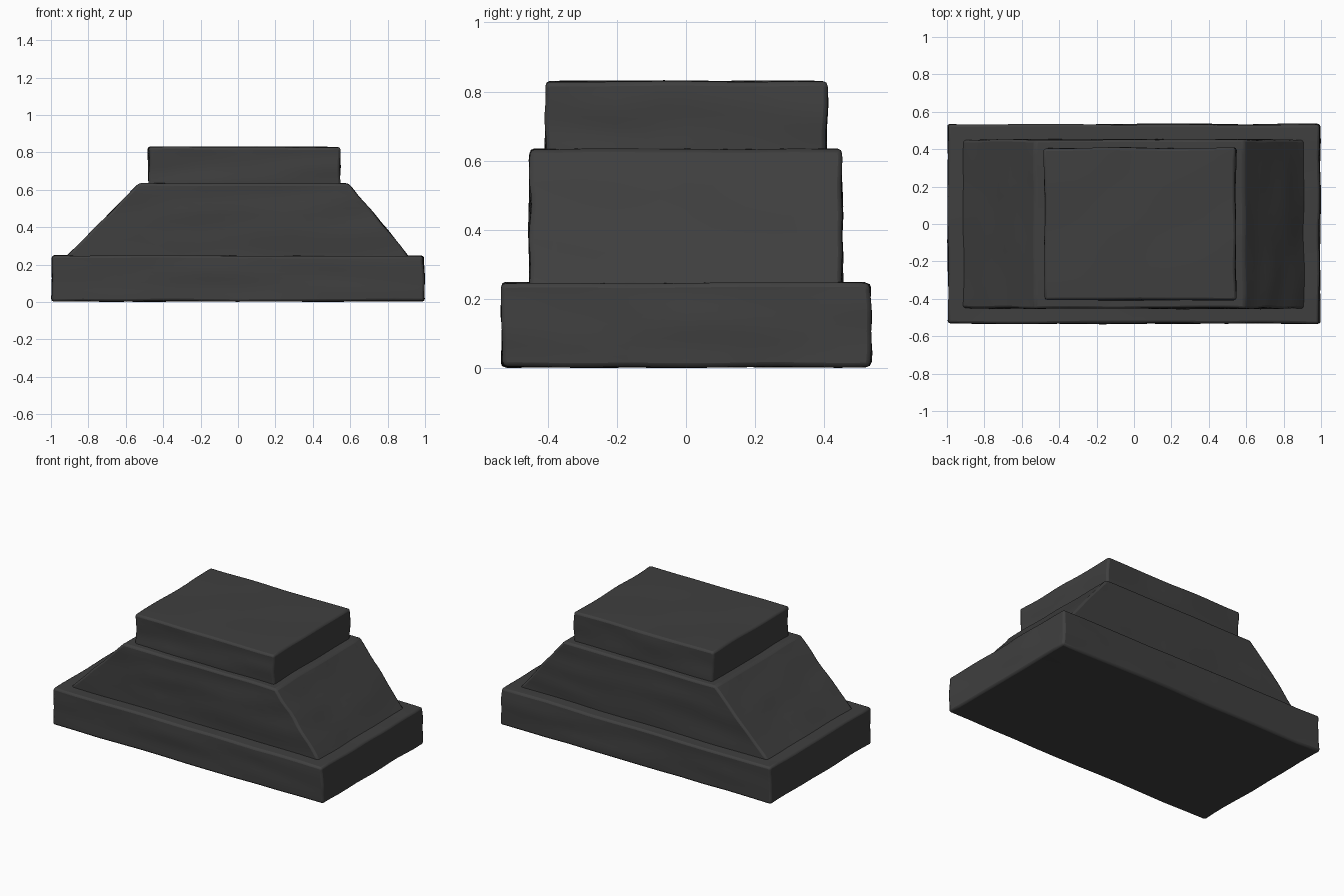
import bpy, bmesh
from mathutils import Vector, noise

if "Cube" in bpy.data.objects:
    bpy.data.objects.remove(bpy.data.objects["Cube"])

stone = bpy.data.materials.new("dark_stone")
stone.diffuse_color = (0.05, 0.05, 0.05, 1)
stone.use_nodes = True
stone.node_tree.nodes["Principled BSDF"].inputs["Base Color"].default_value = stone.diffuse_color


def hewn_block(name, bottom, top, half_y, z0, z1, wobble=0.009):
    """Box with separate bottom/top x ranges, gently uneven faces, worn edges."""
    bm = bmesh.new()
    bmesh.ops.create_cube(bm, size=2)
    bmesh.ops.subdivide_edges(bm, edges=bm.edges[:], cuts=11, use_grid_fill=True)
    for v in bm.verts:
        u, w, t = (v.co.x + 1) / 2, v.co.y, (v.co.z + 1) / 2
        left = bottom[0] + (top[0] - bottom[0]) * t
        right = bottom[1] + (top[1] - bottom[1]) * t
        p = Vector((left + (right - left) * u, w * half_y, z0 + (z1 - z0) * t))
        n = noise.noise_vector(Vector((p.x * 3, p.y * 4, p.z * 9 + 5)))
        p += Vector((n.x, n.y, n.z * 0.5)) * wobble
        p.x = max(-1, min(1, p.x))
        p.z = max(0, p.z)
        v.co = p
    me = bpy.data.meshes.new(name)
    bm.to_mesh(me)
    bm.free()
    ob = bpy.data.objects.new(name, me)
    bpy.context.collection.objects.link(ob)
    me.materials.append(stone)
    bev = ob.modifiers.new("worn_edges", 'BEVEL')
    bev.width = 0.013
    bev.segments = 2
    bev.limit_method = 'ANGLE'
    bev.angle_limit = 0.6
    bpy.ops.object.select_all(action='DESELECT')
    ob.select_set(True)
    bpy.context.view_layer.objects.active = ob
    bpy.ops.object.shade_smooth_by_angle(angle=0.7)
    return ob


# Wide plinth, sloping middle, and slightly off-centre cap
hewn_block("base_plinth", (-0.995, 0.995), (-0.993, 0.993), 0.532, 0.004, 0.248)
hewn_block("sloped_body", (-0.925, 0.92), (-0.53, 0.59), 0.45, 0.235, 0.634)
hewn_block("top_block", (-0.478, 0.545), (-0.478, 0.545), 0.405, 0.615, 0.83)
